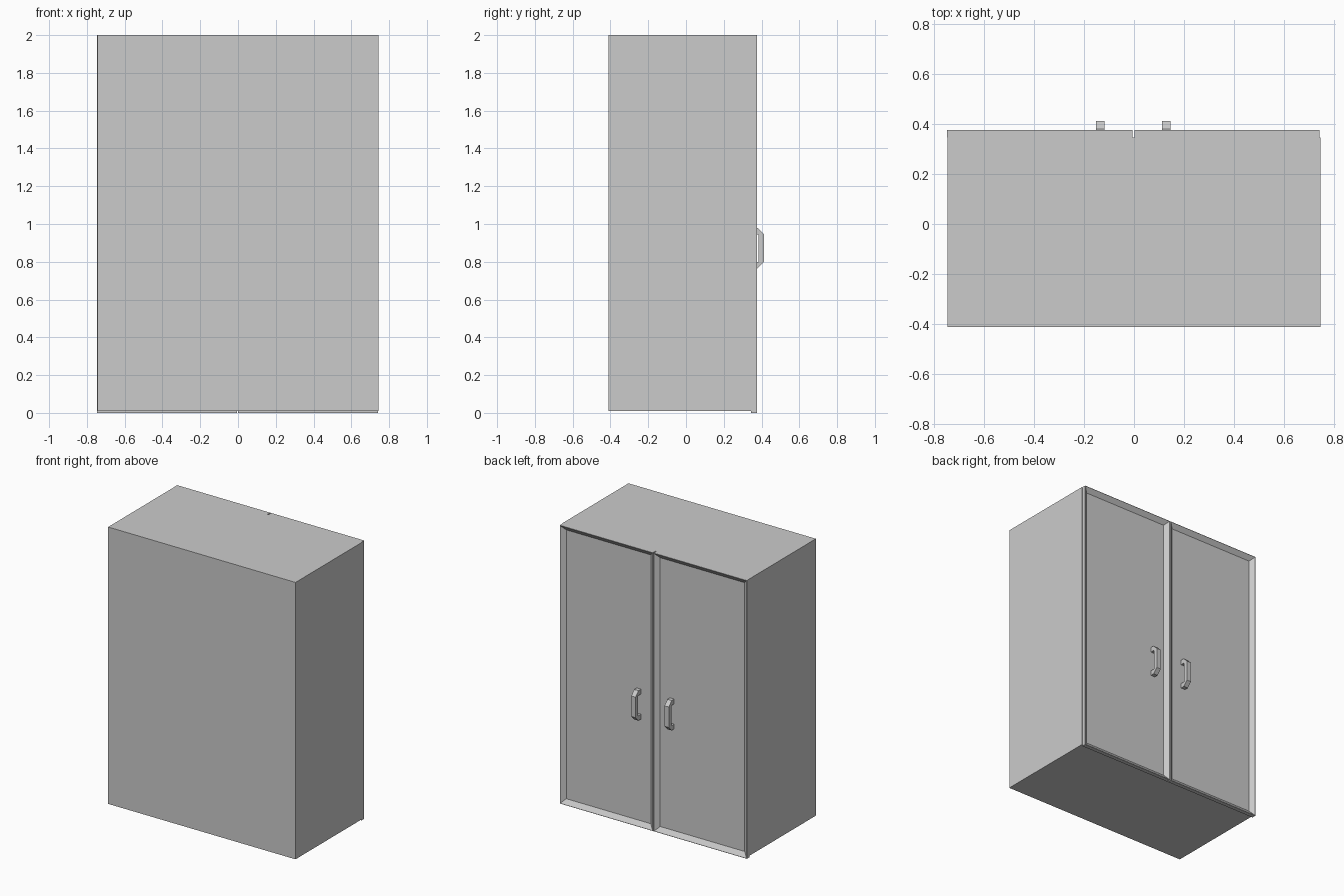
import bpy, bmesh

if "Cube" in bpy.data.objects:
    bpy.data.objects.remove(bpy.data.objects["Cube"])

CX = -0.0025          # centre line between the two doors
FRONT = 0.375         # outer plane of the doors
SEAM = 0.345          # where doors meet the carcass


def finish(name, bm):
    bmesh.ops.recalc_face_normals(bm, faces=bm.faces)
    me = bpy.data.meshes.new(name)
    bm.to_mesh(me)
    bm.free()
    ob = bpy.data.objects.new(name, me)
    bpy.context.collection.objects.link(ob)
    return ob


def box_bm(lo, hi):
    bm = bmesh.new()
    bmesh.ops.create_cube(bm, size=1)
    for v in bm.verts:
        for i in range(3):
            v.co[i] = lo[i] if v.co[i] < 0 else hi[i]
    return bm


def door(name, x0, x1):
    """Slab whose outer face is inset and sunk into a sloped panel."""
    bm = box_bm((x0, SEAM, 0), (x1, FRONT, 2))
    bm.normal_update()
    face = max(bm.faces, key=lambda f: f.calc_center_median().y)
    bmesh.ops.inset_region(bm, faces=[face], thickness=0.003)
    bmesh.ops.inset_region(bm, faces=[face], thickness=0.045)
    for v in face.verts:
        v.co.y = FRONT - 0.025
    finish(name, bm)


def handle(name, x):
    """Chamfered pull: a side profile extruded across x."""
    profile = [(0.347, 0.98), (0.379, 0.98), (0.412, 0.946), (0.412, 0.799),
               (0.379, 0.765), (0.347, 0.765), (0.347, 0.80), (0.383, 0.80),
               (0.383, 0.945), (0.347, 0.945)]
    bm = bmesh.new()
    f = bm.faces.new([bm.verts.new((x - 0.017, y, z)) for y, z in profile])
    ext = bmesh.ops.extrude_face_region(bm, geom=[f])
    moved = [g for g in ext["geom"] if isinstance(g, bmesh.types.BMVert)]
    bmesh.ops.translate(bm, verts=moved, vec=(0.034, 0, 0))
    finish(name, bm)


# carcass, slightly raised above the door bottoms
finish("carcass", box_bm((-0.745, -0.411, 0.01), (0.745, SEAM, 2)))

# doors and their handles, mirrored about the gap
for side, label in ((-1, "left"), (1, "right")):
    xs = sorted((CX + side * 0.0035, CX + side * 0.7435))
    door(label + "_door", *xs)
    handle(label + "_handle", CX + side * 0.132)
